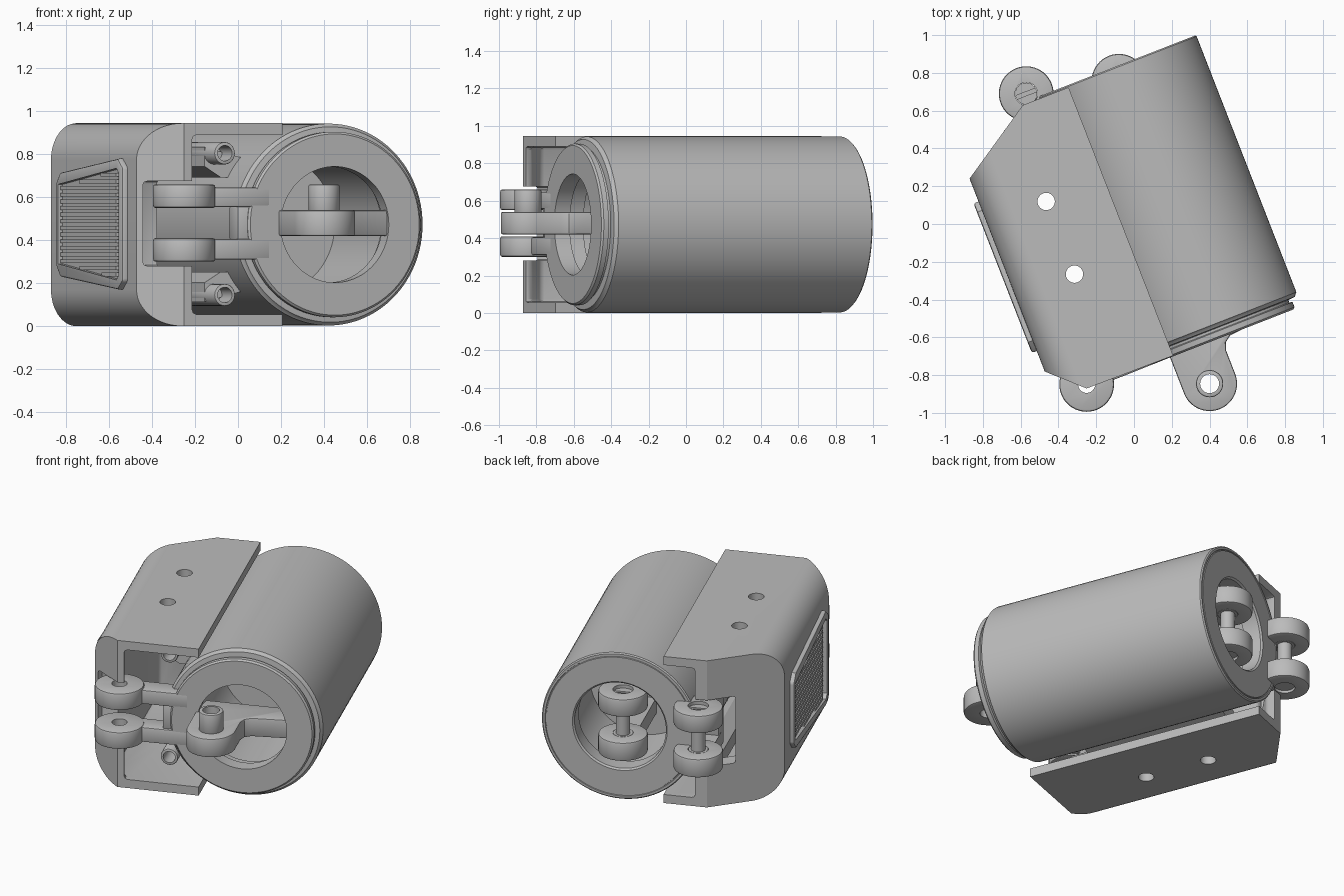
import bpy, bmesh
from math import sin, cos, pi, radians
from mathutils import Matrix

if "Cube" in bpy.data.objects:
    bpy.data.objects.remove(bpy.data.objects["Cube"], do_unlink=True)

grey = bpy.data.materials.new("neutral grey")
grey.use_nodes = True
grey.diffuse_color = (0.5, 0.5, 0.5, 1)
grey.node_tree.nodes["Principled BSDF"].inputs["Base Color"].default_value = (0.5, 0.5, 0.5, 1)

parts = []
MID = 0.473          # height of the drum axis
DRUM_U = 0.2         # sideways position of the drum axis


def to_object(bm, name):
    bmesh.ops.recalc_face_normals(bm, faces=bm.faces)
    me = bpy.data.meshes.new(name)
    bm.to_mesh(me)
    bm.free()
    me.materials.append(grey)
    ob = bpy.data.objects.new(name, me)
    bpy.context.collection.objects.link(ob)
    parts.append(ob)
    return ob


def apply(ob, mod):
    bpy.context.view_layer.objects.active = ob
    bpy.ops.object.modifier_apply(modifier=mod.name)


def prism(name, outline, lo, hi, axis="z", bevel=0):
    """Extrude a 2D outline along an axis."""
    place = {"z": lambda a, b, t: (a, b, t),
             "y": lambda a, b, t: (a, t, b),
             "x": lambda a, b, t: (t, a, b)}[axis]
    bm = bmesh.new()
    rings = [[bm.verts.new(place(a, b, t)) for a, b in outline] for t in (lo, hi)]
    n = len(outline)
    for ring in rings:
        bm.faces.new(ring)
    for i in range(n):
        j = (i + 1) % n
        bm.faces.new((rings[0][i], rings[0][j], rings[1][j], rings[1][i]))
    ob = to_object(bm, name)
    if bevel:
        m = ob.modifiers.new("bevel", "BEVEL")
        m.width, m.segments, m.limit_method = bevel, 2, "ANGLE"
        m.angle_limit = radians(40)
        apply(ob, m)
    return ob


def rect(a0, a1, b0, b1):
    return [(a0, b0), (a1, b0), (a1, b1), (a0, b1)]


def arc(a, b, r, start=0, end=360, n=48):
    last = n if end - start >= 360 else n - 1
    return [(a + r * cos(radians(start + (end - start) * i / last)),
             b + r * sin(radians(start + (end - start) * i / last))) for i in range(n)]


def combine(ob, tool, operation="DIFFERENCE"):
    m = ob.modifiers.new("cut", "BOOLEAN")
    m.operation, m.solver, m.object = operation, "EXACT", tool
    apply(ob, m)
    parts.remove(tool)
    bpy.data.objects.remove(tool, do_unlink=True)


def lathe(name, profile, n=96):
    """Spin a closed (radius, y) profile around the drum axis."""
    bm = bmesh.new()
    rings = [[bm.verts.new((DRUM_U + r * cos(2 * pi * i / n), y, MID + r * sin(2 * pi * i / n)))
              for r, y in profile] for i in range(n)]
    k = len(profile)
    for i in range(n):
        a, b = rings[i], rings[(i + 1) % n]
        for j in range(k):
            bm.faces.new((a[j], b[j], b[(j + 1) % k], a[(j + 1) % k]))
    return to_object(bm, name)


# Drum with stepped front cap and hollow bore
lathe("drum", [(.27, -.728), (.422, -.728), (.432, -.718), (.432, -.69), (.415, -.685),
               (.415, -.672), (.455, -.668), (.462, -.655), (.47, -.648), (.47, .805),
               (.463, .812), (.45, .812), (.448, .806), (.444, .806), (.442, .812),
               (.285, .812), (.275, .802), (.275, .7), (.33, .7), (.33, -.55),
               (.30, -.55), (.30, -.64), (.27, -.64)])
prism("bore_partition", arc(DRUM_U, MID, .335), .12, .2, "y")

# Front hook: a flat web across the cap with a rounded, drilled lobe
HOOK = (.066, -.933)
hook = prism("front_hook", arc(*HOOK, .145, 180, 360, 32) +
             [(.211, -.80), (.225, -.76), (.26, -.735), (.47, -.715), (.47, -.55),
              (-.06, -.55), (-.079, -.70)], .42, .54, bevel=.01)
combine(hook, prism("cutter", arc(*HOOK, .05), .3, .7))
boss = prism("hook_boss", arc(*HOOK, .072), .53, .66, bevel=.008)
combine(boss, prism("cutter", arc(*HOOK, .05), .5, .7))


def clevis(name, u, v, levels, hole):
    """A stacked pair of drilled discs."""
    for label, (z0, z1) in zip(("lower", "upper"), levels):
        disc = prism(name + "_" + label + "_disc", arc(u, v, .145), z0, z1, bevel=.012)
        combine(disc, prism("cutter", arc(u, v, hole), z0 - .1, z1 + .1))


# Front clevis, joined to the cap by two arms and a web
FRONT = ((.30, .41), (.55, .66))
clevis("front_clevis", -.542, -.70, FRONT, .045)
for label, (z0, z1) in zip(("lower", "upper"), ((.31, .405), (.555, .645))):
    prism("front_clevis_" + label + "_arm",
          [(-.46, -.73), (-.12, -.728), (-.12, -.60), (-.46, -.60)], z0, z1, bevel=.008)
prism("front_clevis_web", rect(-.28, -.15, -.715, -.6), .40, .56, bevel=.01)

# Two rear clevises, with slotted pins and inward arms
REAR = ((.275, .395), (.56, .675))
for name, u, v, root in (("rear_clevis", -.281, .85, .56), ("bore_clevis", DRUM_U, .733, .15)):
    clevis(name, u, v, REAR, .06)
    pin = prism(name + "_pin", arc(u, v, .058), .29, .655)
    combine(pin, prism("cutter", rect(u - .07, u + .07, v - .01, v + .01), .63, .7))
    sleeve = prism("cutter", rect(u - .2, u + .2, v - .2, v + .2), .395, .56)
    combine(pin, sleeve)
    prism(name + "_spindle", arc(u, v, .042), .38, .57)
    for label, (z0, z1) in zip(("lower", "upper"), REAR):
        prism(name + "_" + label + "_arm", rect(u - .07, u + .07, root, v - .09),
              z0 + .01, z1 - .01)
prism("rear_clevis_root", rect(-.35, -.15, .5, .62), .285, .665, bevel=.01)

# Side bracket: rounded channel trimmed to a chamfered outline
H = .945
R = .17
channel = [(-.06, 0)] + [(-.06, H)] + arc(-.724 + R, H - R, R, 90, 180, 14) \
    + arc(-.724 + R, R, R, 180, 270, 14)
bracket = prism("side_bracket", channel, -1, 1, "y")
combine(bracket, prism("cutter", [(0, -.725), (-.55, -.72), (-.724, -.556), (-.724, .54),
                                  (-.32, .80), (0, .80)][::-1] , -.1, 1.1), "INTERSECT")
pocket = [(.1, -.9), (-.51, -.9), (-.51, -.69), (-.60, -.60), (-.60, .50), (-.25, .74),
          (-.25, .9), (.1, .9)]
combine(bracket, prism("cutter", pocket, .055, .89, bevel=.02))
combine(bracket, prism("cutter", rect(-.70, 0, -.9, -.5), .28, .675, bevel=.015))
combine(bracket, prism("cutter", rect(-.47, 0, .5, 1), .26, .69, bevel=.015))
for v in (-.133, .28):
    combine(bracket, prism("cutter", arc(-.39, v, .046, n=32), -.2, 1.2))

# Tubes and mounting rails inside the bracket
for side, z in (("lower", .145), ("upper", .805)):
    tube = prism(side + "_tube", arc(-.28, z, .052, n=32), -.55, -.05, "y", .006)
    combine(tube, prism("cutter", arc(-.28, z, .036, n=32), -.6, -.4, "y"))
    s = 1 if z > MID else -1
    prism(side + "_mount_rail", [(-.33, MID + s * .36), (-.10, MID + s * .30),
                                 (-.10, MID + s * .22), (-.25, MID + s * .22),
                                 (-.33, MID + s * .27)], -.42, .5, "y")

# Raised vent on the outer side, with slats
vent = prism("vent_frame", [(.41, .28), (.41, .67), (.36, .715), (-.38, .78), (-.44, .74),
                            (-.44, .21), (-.38, .17), (.36, .23)], -.752, -.70, "x", .012)
combine(vent, prism("cutter", [(.38, .29), (.38, .66), (-.37, .735), (-.40, .71),
                               (-.40, .24), (-.37, .215)], -.8, -.728, "x"))
for i in range(16):
    z = .24 + i * .031
    reach = min(.37, .37 - (abs(z - MID) - .175) * 9)
    prism("vent_slat", rect(-.34, reach, z - .009, z + .009), -.742, -.715, "x")

# Turn the assembly to its resting angle and smooth the curved faces
for ob in parts:
    ob.data.transform(Matrix.Rotation(radians(21.3), 4, "Z"))
bpy.ops.object.select_all(action="DESELECT")
for ob in parts:
    ob.select_set(True)
bpy.context.view_layer.objects.active = parts[0]
bpy.ops.object.shade_smooth_by_angle(angle=radians(30))
